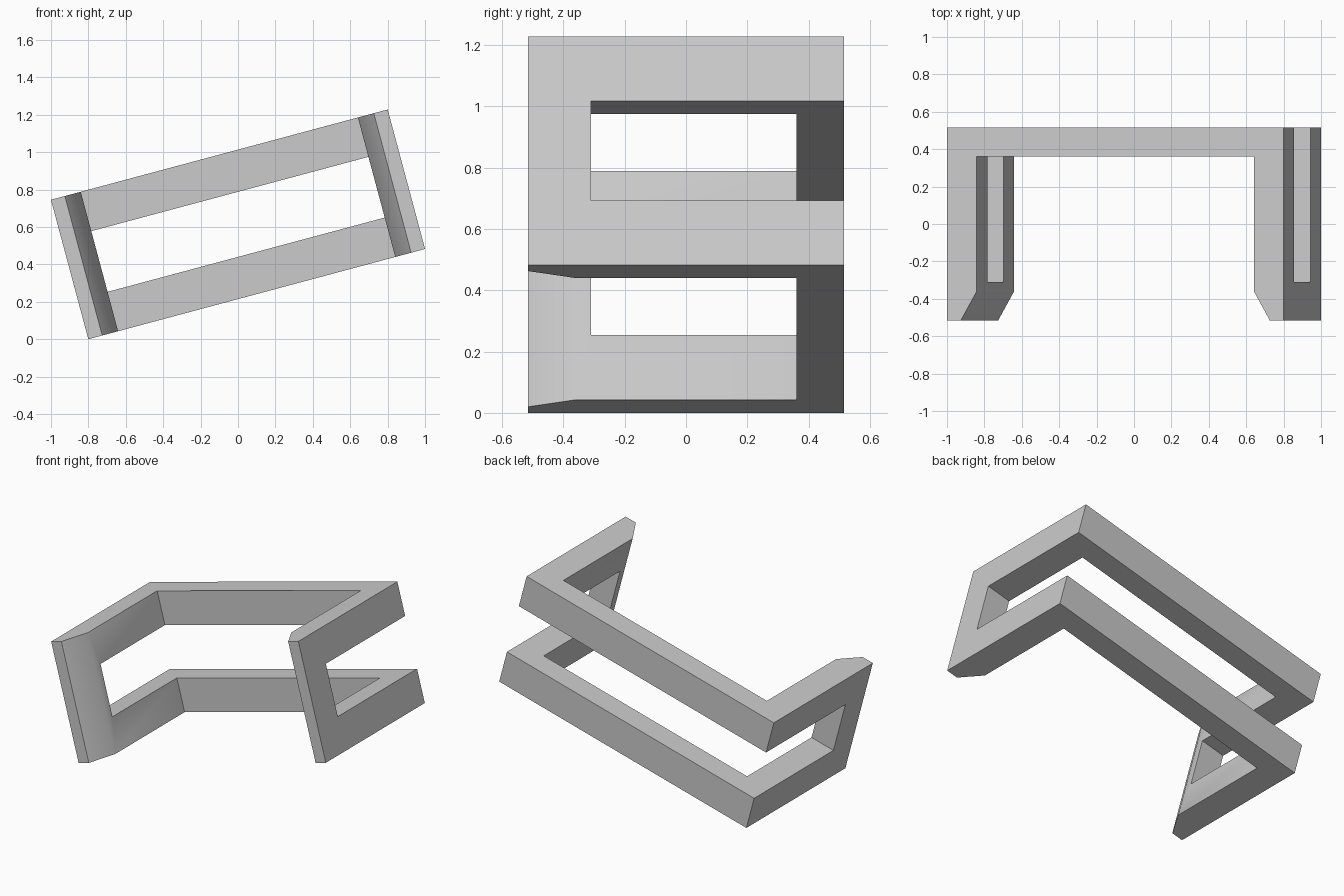
import bpy
import bmesh
from math import radians
from mathutils import Matrix

cube = bpy.data.objects.get("Cube")
if cube:
    bpy.data.objects.remove(cube, do_unlink=True)

# Overall sizes before tilting
HALF_W, HALF_D, HALF_H = 0.932, 0.515, 0.386
ARM, BACK = 0.165, 0.155          # wall thicknesses
TIP, TIP_LEN = 0.077, 0.155       # narrowed arm ends
GAP, POST_Y = 0.168, -0.31        # slot half height, rear of front posts

grey = bpy.data.materials.new("light_grey")
grey.use_nodes = True
grey.diffuse_color = (0.6, 0.6, 0.6, 1)
grey.node_tree.nodes["Principled BSDF"].inputs["Base Color"].default_value = (0.6, 0.6, 0.6, 1)


def prism(name, outline, half_height):
    """Extrude an xy outline symmetrically along z."""
    bm = bmesh.new()
    base = bm.faces.new([bm.verts.new((x, y, -half_height)) for x, y in outline])
    new = bmesh.ops.extrude_face_region(bm, geom=[base])["geom"]
    bmesh.ops.translate(bm, vec=(0, 0, 2 * half_height),
                        verts=[v for v in new if isinstance(v, bmesh.types.BMVert)])
    bmesh.ops.recalc_face_normals(bm, faces=bm.faces)
    mesh = bpy.data.meshes.new(name)
    bm.to_mesh(mesh)
    bm.free()
    obj = bpy.data.objects.new(name, mesh)
    bpy.context.collection.objects.link(obj)
    return obj


# U-shaped bracket with chamfered arm tips, mirrored from its left half
half = [(HALF_W, HALF_D), (HALF_W, -HALF_D), (HALF_W - TIP, -HALF_D),
        (HALF_W - ARM, -HALF_D + TIP_LEN), (HALF_W - ARM, HALF_D - BACK)]
bracket = prism("bracket_frame", half + [(-x, y) for x, y in reversed(half)], HALF_H)
bracket.data.materials.append(grey)

# Slot running through the back and both arms, leaving the front posts
slot = prism("slot_cutter", [(-2, POST_Y), (2, POST_Y), (2, 1), (-2, 1)], GAP)
slot.hide_render = True
cut = bracket.modifiers.new("slot", 'BOOLEAN')
cut.operation = 'DIFFERENCE'
cut.solver = 'EXACT'
cut.object = slot
bpy.ops.object.select_all(action='DESELECT')
bpy.context.view_layer.objects.active = bracket
bracket.select_set(True)
bpy.ops.object.modifier_apply(modifier=cut.name)
bpy.data.objects.remove(slot, do_unlink=True)

# Tilt the frame and rest its lowest edge on the ground
bracket.data.transform(Matrix.Rotation(radians(-15), 4, 'Y'))
lowest = min(v.co.z for v in bracket.data.vertices)
bracket.data.transform(Matrix.Translation((0, 0, -lowest)))
bpy.ops.object.shade_smooth_by_angle(angle=radians(35))
